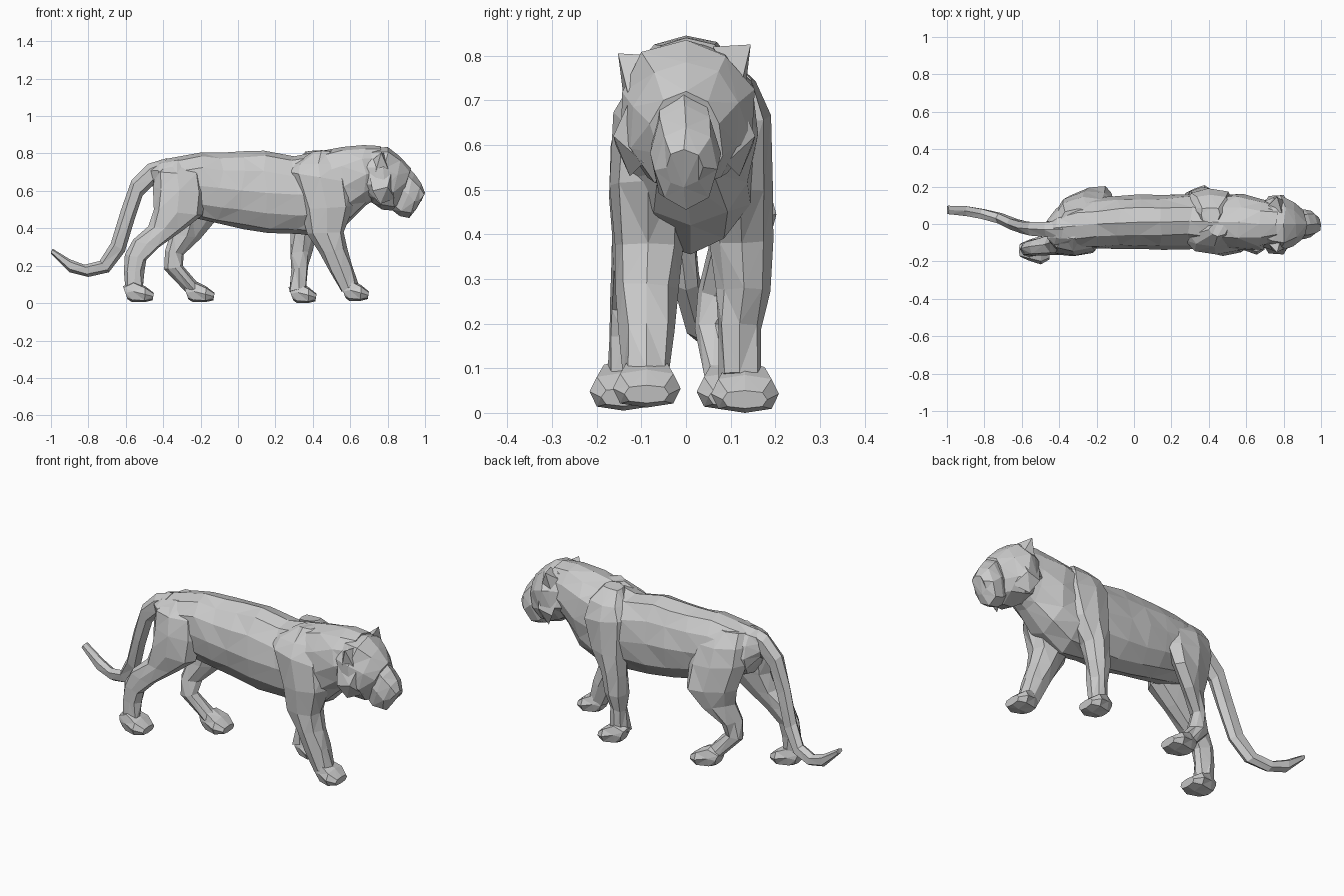
import bpy, bmesh, math, random
from mathutils import Vector
from mathutils.bvhtree import BVHTree

random.seed(4)
parts = []


def finish(name, bm):
    bmesh.ops.recalc_face_normals(bm, faces=bm.faces)
    mesh = bpy.data.meshes.new(name)
    bm.to_mesh(mesh)
    parts.append((mesh, BVHTree.FromBMesh(bm)))
    bm.free()
    obj = bpy.data.objects.new(name, mesh)
    bpy.context.collection.objects.link(obj)
    return obj


def loft(name, rings, sides=8, jitter=0.005, power=0.88):
    """Skin rings given as (x, z of one edge, x, z of other edge, y centre, y half width[, y skew])."""
    bm = bmesh.new()
    loops = []
    for xa, za, xb, zb, y, w, *skew in rings:
        mid = Vector(((xa + xb) / 2, y, (za + zb) / 2))
        half = Vector(((xa - xb) / 2, skew[0] if skew else 0, (za - zb) / 2))
        loop = []
        for i in range(sides):
            c = math.cos(2 * math.pi * i / sides)
            s = math.sin(2 * math.pi * i / sides)
            c = math.copysign(abs(c) ** power, c) if abs(c) > 1e-6 else 0
            s = math.copysign(abs(s) ** power, s) if abs(s) > 1e-6 else 0
            j = Vector([random.uniform(-jitter, jitter) for _ in range(3)])
            j.x *= 2
            if s == 0:
                j *= 0
            loop.append(bm.verts.new(mid + half * c + Vector((0, w * s, 0)) + j))
        loops.append(loop)
    for a, b in zip(loops, loops[1:]):
        for i in range(sides):
            k = (i + 1) % sides
            bm.faces.new((a[i], a[k], b[k], b[i]))
    bm.faces.new(loops[0])
    bm.faces.new(loops[-1])
    bmesh.ops.triangulate(bm, faces=bm.faces, quad_method='SHORT_EDGE')
    return finish(name, bm)


def hull(name, points):
    bm = bmesh.new()
    for p in points:
        bm.verts.new(p)
    bmesh.ops.convex_hull(bm, input=bm.verts)
    return finish(name, bm)


def paw(name, x, y, z, length=0.15):
    L = length
    loft(name, [
        (x, z + 0.085, x + 0.025, z + 0.015, y, 0.038),
        (x + 0.35 * L, z + 0.115, x + 0.3 * L, z, y, 0.056),
        (x + 0.72 * L, z + 0.085, x + 0.70 * L, z, y, 0.076),
        (x + L, z + 0.05, x + 0.96 * L, z + 0.01, y, 0.05),
    ], 8, 0, 0.7)


def inside(tree, p):
    """Odd number of surface crossings means the point is enclosed."""
    ray, hits, p = Vector((0.13, 0.97, 0.21)).normalized(), 0, p.copy()
    while True:
        loc = tree.ray_cast(p, ray)[0]
        if loc is None:
            return hits % 2 == 1
        hits += 1
        p = loc + ray * 1e-5


# Torso and neck
loft("body", [
    (-0.47, .73, -0.45, .61, -.03, .045),
    (-0.42, .765, -0.40, .52, -.02, .10),
    (-0.31, .785, -0.31, .48, -.01, .125),
    (-0.20, .805, -0.21, .45, 0, .135),
    (-0.08, .805, -0.10, .425, .005, .14),
    (0.03, .812, 0.03, .395, .01, .143),
    (0.14, .815, 0.16, .375, .01, .148),
    (0.30, .785, 0.32, .37, .015, .145),
    (0.45, .815, 0.46, .355, .01, .15),
    (0.56, .835, 0.58, .42, .01, .15),
    (0.67, .845, 0.68, .52, 0, .13),
    (0.76, .84, 0.74, .56, 0, .11)], 12, 0.007, 0.95)

# Head, muzzle, cheeks and ears
loft("head", [
    (.66, .82, .68, .55, 0, .115),
    (.75, .83, .72, .535, 0, .145),
    (.80, .835, .77, .50, 0, .155),
    (.865, .785, .825, .495, 0, .125),
    (.925, .72, .86, .51, 0, .08)], 10, 0.007, 0.95)
loft("muzzle", [
    (.87, .765, .82, .50, -.01, .065),
    (.945, .69, .865, .465, -.003, .078),
    (.98, .64, .915, .455, 0, .07),
    (1.0, .59, .955, .505, -.005, .04)], 8, 0.004)
for y, z, side in ((1, 0, "left"), (-1.05, -.02, "right")):
    hull(side + "_ear", [(.70, .08 * y, .77 + z), (.79, .06 * y, .82 + z), (.81, .12 * y, .72 + z),
                         (.73, .13 * y, .70 + z), (.765, .145 * y, .825 + z)])
    hull(side + "_cheek", [(.70, .12 * y, .70), (.82, .12 * y, .70), (.80, .155 * y, .62),
                           (.72, .15 * y, .60), (.76, .12 * y, .53), (.84, .09 * y, .56)])

# Front legs, tapering up into the shoulder blades
loft("right_front_leg", [
    (.50, .815, .40, .81, -.03, .035),
    (.57, .745, .30, .745, -.06, .06),
    (.61, .65, .27, .70, -.085, .08),
    (.62, .52, .335, .50, -.085, .082),
    (.565, .38, .37, .37, -.085, .075),
    (.585, .29, .435, .27, -.088, .068),
    (.61, .20, .49, .17, -.088, .06),
    (.645, .10, .555, .06, -.088, .05)])
loft("left_front_leg", [
    (.46, .815, .36, .81, .05, .04),
    (.52, .745, .31, .745, .09, .07),
    (.53, .65, .27, .68, .11, .08),
    (.50, .50, .28, .48, .12, .075),
    (.42, .38, .28, .38, .125, .068),
    (.40, .28, .28, .27, .13, .06),
    (.375, .20, .285, .18, .12, .05),
    (.365, .09, .275, .06, .12, .05)])
paw("right_front_paw", .55, -.088, .012)
paw("left_front_paw", .27, .132, 0)

# Hind legs, tapering up into the hips
loft("right_hind_leg", [
    (-.27, .77, -.39, .755, -.03, .05),
    (-.20, .69, -.44, .70, -.07, .075),
    (-.17, .59, -.455, .62, -.09, .075),
    (-.19, .47, -.45, .50, -.10, .07),
    (-.30, .385, -.48, .41, -.11, .058),
    (-.42, .30, -.56, .34, -.12, .05),
    (-.49, .23, -.605, .26, -.13, .042),
    (-.50, .17, -.61, .17, -.135, .04),
    (-.51, .07, -.60, .05, -.14, .042)])
loft("left_hind_leg", [
    (-.22, .76, -.39, .755, .03, .05),
    (-.14, .67, -.42, .69, .065, .075, .02),
    (-.11, .57, -.42, .60, .095, .075, .03),
    (-.12, .44, -.38, .46, .13, .065, .035),
    (-.20, .345, -.36, .37, .11, .055, .03),
    (-.29, .26, -.39, .28, .08, .048, .02),
    (-.295, .20, -.395, .18, .065, .043),
    (-.20, .09, -.28, .06, .09, .042)])
paw("right_hind_paw", -.615, -.14, .005, .165)
paw("left_hind_paw", -.29, .10, .005, .165)

# Tail
loft("tail", [
    (-.38, .775, -.42, .68, -.03, .05),
    (-.48, .745, -.45, .635, -.03, .045),
    (-.57, .655, -.51, .575, -.025, .04),
    (-.625, .50, -.555, .44, -.02, .036),
    (-.68, .32, -.605, .275, 0, .032),
    (-.74, .225, -.69, .165, .03, .03),
    (-.82, .205, -.80, .14, .055, .03),
    (-.90, .235, -.90, .165, .07, .03),
    (-.99, .29, -1.0, .265, .075, .025)], 6, 0.002)

# Remove faces buried completely inside a neighbouring part
for mesh, own in parts:
    bm = bmesh.new()
    bm.from_mesh(mesh)
    buried = []
    for f in bm.faces:
        mid = f.calc_center_median()
        pts = [mid] + [v.co for v in f.verts] + [(v.co + mid) / 2 for v in f.verts]
        pts += [(e.verts[0].co + e.verts[1].co) / 2 for e in f.edges]
        if any(t is not own and all(inside(t, p) for p in pts) for _, t in parts):
            buried.append(f)
    bmesh.ops.delete(bm, geom=buried, context='FACES')
    bm.to_mesh(mesh)
    bm.free()
